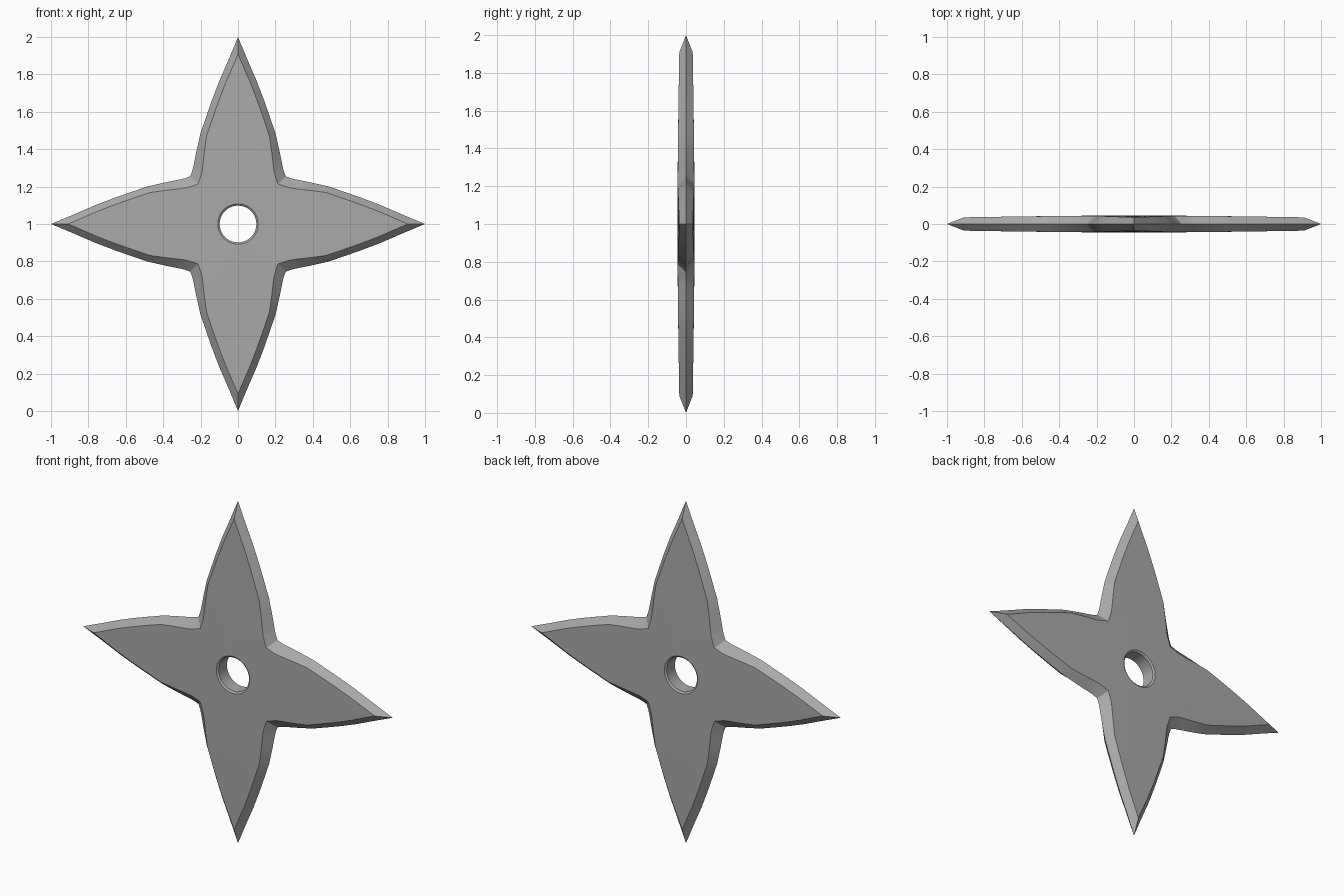
import bpy, bmesh, math
from mathutils import Vector

if "Cube" in bpy.data.objects:
    bpy.data.objects.remove(bpy.data.objects["Cube"])

# Half of one blade edge, from tip to the valley between blades (x, z from centre)
HALF = [(0, 1), (0.05, 0.88), (0.10, 0.765), (0.14, 0.66), (0.175, 0.56), (0.202, 0.48),
        (0.222, 0.39), (0.236, 0.32), (0.243, 0.288), (0.255, 0.255)]

# Mirror the half edge across the diagonal, then turn it four times
quarter = HALF + [(z, x) for x, z in reversed(HALF[1:-1])]
outline = []
for k in range(4):
    for x, z in quarter:
        for _ in range(k):
            x, z = z, -x
        outline.append(Vector((x, z)))
n = len(outline)


def inset_outline():
    """Move each edge point inward to where the flat face begins."""
    result = []
    for i, p in enumerate(outline):
        a = (p - outline[i - 1]).normalized()
        b = (outline[(i + 1) % n] - p).normalized()
        na, nb = Vector((a.y, -a.x)), Vector((b.y, -b.x))
        m = (na + nb).normalized()
        width = 0.035 + 0.018 * max(0, 1 - (p.length - 0.36) / 0.15)
        result.append(p + m * width / max(m.dot(na), 0.3))
    return result


def circle(radius):
    """Hole ring, its points spaced between even and radial."""
    ring = []
    for i, p in enumerate(outline):
        even = math.pi / 2 - 2 * math.pi * i / n
        radial = math.atan2(p.y, p.x)
        diff = (radial - even + math.pi) % (2 * math.pi) - math.pi
        t = even + diff * 0.4
        ring.append(Vector((math.cos(t), math.sin(t))) * radius)
    return ring


def dome(r):
    """Half thickness of the body, thinning toward the tips."""
    return 0.046 - 0.012 * min(r, 1) ** 1.5


bm = bmesh.new()


def add_ring(points, depth):
    return [bm.verts.new((p.x, depth(p.length), p.y + 1)) for p in points]


def bridge(a, b):
    for i in range(n):
        j = (i + 1) % n
        bm.faces.new((a[i], a[j], b[j], b[i]))


inner = inset_outline()
rim = circle(0.108)
edge = add_ring(outline, lambda r: 0)
walls = []
for s in (-1, 1):
    # Bevelled cutting edge, domed face, softened hole rim
    last = edge
    for f in (1, 0.7, 0.4, 0):
        ring = add_ring([q.lerp(p, f) for p, q in zip(inner, rim)], lambda r: s * dome(r))
        bridge(last, ring)
        last = ring
    wall = add_ring(circle(0.098), lambda r: s * 0.038)
    bridge(last, wall)
    walls.append(wall)
# Hole wall
bridge(walls[0], walls[1])
bmesh.ops.recalc_face_normals(bm, faces=bm.faces)

mesh = bpy.data.meshes.new("throwing_star")
bm.to_mesh(mesh)
bm.free()
star = bpy.data.objects.new("throwing_star", mesh)
bpy.context.collection.objects.link(star)

steel = bpy.data.materials.new("grey steel")
steel.diffuse_color = (0.4, 0.4, 0.4, 1)
steel.use_nodes = True
steel.node_tree.nodes["Principled BSDF"].inputs["Base Color"].default_value = steel.diffuse_color
mesh.materials.append(steel)

bpy.context.view_layer.objects.active = star
star.select_set(True)
bpy.ops.object.shade_smooth_by_angle(angle=math.radians(32))
